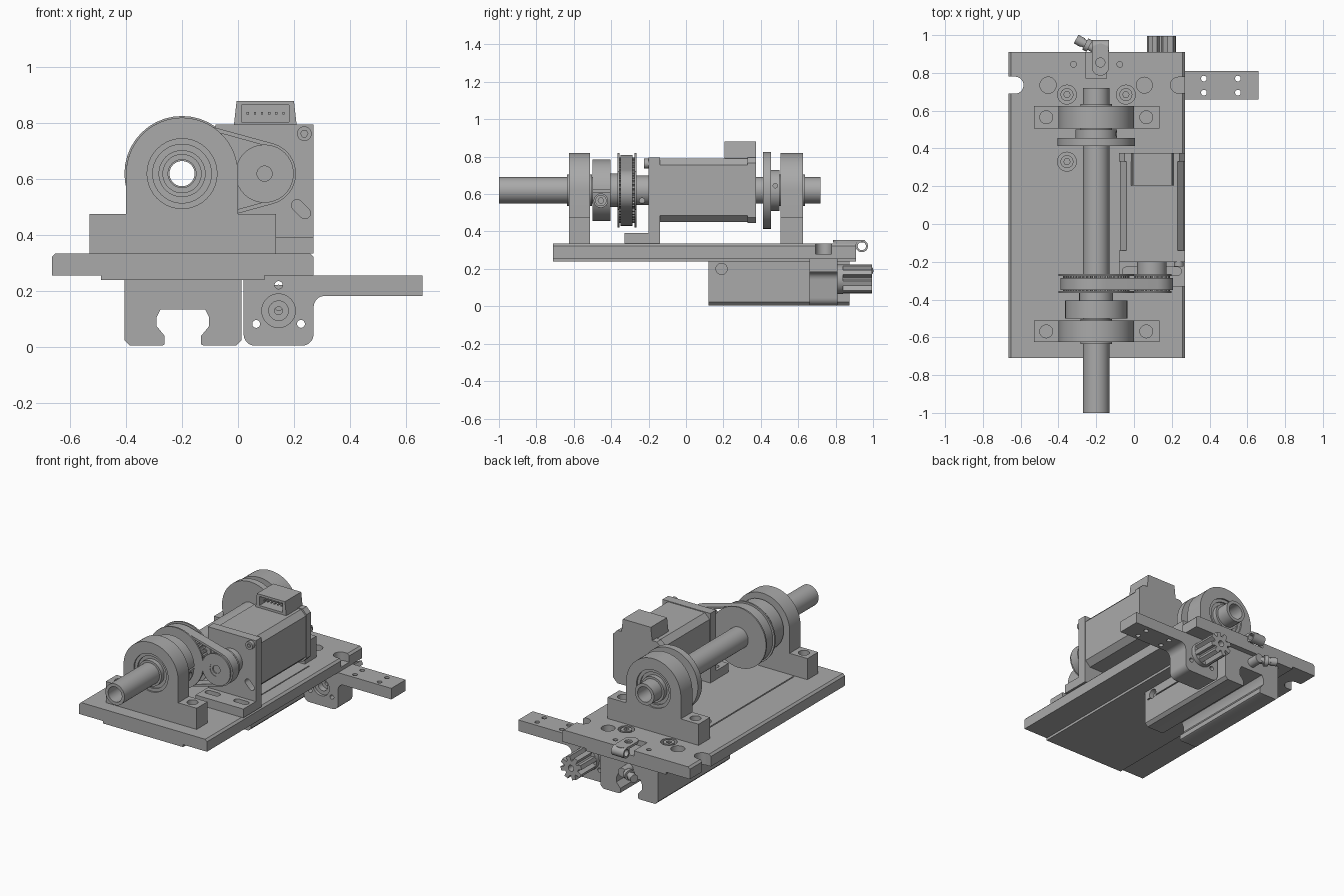
import bpy, bmesh, math
from math import sin, cos, pi

cube = bpy.data.objects.get("Cube")
if cube:
    bpy.data.objects.remove(cube, do_unlink=True)

grey = bpy.data.materials.new("machined grey")
grey.use_nodes = True
grey.diffuse_color = (0.4, 0.4, 0.4, 1)
grey.node_tree.nodes["Principled BSDF"].inputs["Base Color"].default_value = (0.4, 0.4, 0.4, 1)

AXES = {"X": lambda u, v, w: (w, u, v),
        "Y": lambda u, v, w: (u, w, v),
        "Z": lambda u, v, w: (u, v, w)}


def prism(name, outer, a, b, axis="Y", inner=None):
    """Extrude an outline (optionally with a matching inner outline) from a to b along an axis."""
    place = AXES[axis]
    bm = bmesh.new()
    vo = [bm.verts.new(place(u, v, a)) for u, v in outer]
    if inner:
        vi = [bm.verts.new(place(u, v, a)) for u, v in inner]
        n = len(vo)
        faces = [bm.faces.new((vo[i], vo[(i + 1) % n], vi[(i + 1) % n], vi[i])) for i in range(n)]
    else:
        faces = [bm.faces.new(vo)]
    ext = bmesh.ops.extrude_face_region(bm, geom=faces, use_keep_orig=True)
    bmesh.ops.translate(bm, vec=place(0, 0, b - a),
                        verts=[g for g in ext["geom"] if isinstance(g, bmesh.types.BMVert)])
    bmesh.ops.recalc_face_normals(bm, faces=bm.faces)
    mesh = bpy.data.meshes.new(name)
    bm.to_mesh(mesh)
    bm.free()
    mesh.materials.append(grey)
    ob = bpy.data.objects.new(name, mesh)
    bpy.context.scene.collection.objects.link(ob)
    return ob


def rect(u0, u1, v0, v1, c=0.0):
    """Rectangle outline with optional chamfered corners."""
    if not c:
        return [(u0, v0), (u1, v0), (u1, v1), (u0, v1)]
    return [(u0 + c, v0), (u1 - c, v0), (u1, v0 + c), (u1, v1 - c),
            (u1 - c, v1), (u0 + c, v1), (u0, v1 - c), (u0, v0 + c)]


def arc(cu, cv, r, t0=0.0, t1=2 * pi, n=40):
    full = abs(t1 - t0 - 2 * pi) < 1e-6
    return [(cu + r * cos(t0 + (t1 - t0) * i / (n if full else n - 1)),
             cv + r * sin(t0 + (t1 - t0) * i / (n if full else n - 1))) for i in range(n)]


def slot(cu, cv, length, r, tilt=0.0):
    du, dv = cos(tilt) * length / 2, sin(tilt) * length / 2
    return (arc(cu + du, cv + dv, r, tilt - pi / 2, tilt + pi / 2, 10)
            + arc(cu - du, cv - dv, r, tilt + pi / 2, tilt + 3 * pi / 2, 10))


def gear(cu, cv, r_out, r_root, n):
    step = 2 * pi / n
    return [(cu + r * cos(step * (i + f)), cv + r * sin(step * (i + f)))
            for i in range(n) for f, r in ((0, r_root), (0.25, r_root), (0.4, r_out), (0.85, r_out))]


def box(name, x0, x1, y0, y1, z0, z1, c=0.0):
    return prism(name, rect(x0, x1, z0, z1, c), y0, y1)


def ring(name, cu, cv, r, a, b, axis="Y", bore=None):
    return prism(name, arc(cu, cv, r), a, b, axis, arc(cu, cv, bore) if bore else None)


def cut(ob, *cutters):
    for tool in cutters:
        tool.hide_render = True
        mod = ob.modifiers.new("cut", "BOOLEAN")
        mod.operation, mod.solver, mod.object = "DIFFERENCE", "EXACT", tool
        bpy.context.view_layer.objects.active = ob
        bpy.ops.object.modifier_apply(modifier=mod.name)
        bpy.data.objects.remove(tool, do_unlink=True)
    return ob


def hole(cu, cv, r, a, b, axis="Z"):
    return ring("cutter", cu, cv, r, a, b, axis)


def cap_screw(name, cu, cv, r, a, b, axis="Z"):
    """Socket screw with its head at b."""
    return cut(ring(name, cu, cv, r, a, b, axis),
               prism("cutter", arc(cu, cv, r * 0.5, n=6), b - (b - a) * 0.5, b + (b - a), axis))


SX, SZ = -0.2, 0.62        # main shaft axis
MX = 0.095                 # motor axis, same height

# Base plate with a stepped underside
section = [(-0.665, 0.256), (-0.49, 0.256), (-0.49, 0.24), (0.095, 0.24), (0.095, 0.256), (0.27, 0.256),
           (0.27, 0.322), (0.257, 0.335), (-0.652, 0.335), (-0.665, 0.322)]
plate = prism("base_plate", section, -0.71, 0.91)
for x, y, r, floor in ((-0.63, 0.735, 0.045, 0.2), (0.235, 0.735, 0.042, 0.28), (-0.455, 0.735, 0.043, 0.27),
                       (0.055, 0.735, 0.042, 0.27), (-0.355, 0.685, 0.05, 0.3), (-0.043, 0.685, 0.05, 0.3),
                       (-0.355, 0.33, 0.05, 0.3), (-0.32, 0.845, 0.015, 0.2), (-0.075, 0.845, 0.015, 0.2)):
    cut(plate, hole(x, y, r, floor, 0.4))
cut(plate, box("cutter", -0.255, -0.145, 0.77, 1.0, 0.3, 0.4),
    box("cutter", -0.7, -0.63, 0.69, 0.78, 0.2, 0.4),
    box("cutter", 0.235, 0.3, 0.693, 0.777, 0.28, 0.4),
    box("cutter", -0.44, -0.432, -0.5, 0.5, 0.331, 0.4),
    box("cutter", 0.168, 0.174, -0.14, 0.5, 0.331, 0.4))
for i, (x, y) in enumerate(((-0.355, 0.685), (-0.043, 0.685), (-0.355, 0.33))):
    cap_screw(f"plate_screw_{i + 1}", x, y, 0.034, 0.3, 0.335)

# Rail carriage under the plate, with the rail groove mirrored about its middle
CX = -0.197
half = [(0.065, 0.01), (0.065, 0.04), (0.094, 0.075), (0.094, 0.107), (0.08, 0.135)]
outer_half = [(0.075, 0.005), (0.19, 0.005), (0.209, 0.024), (0.209, 0.24)]
right = [(CX + u, v) for u, v in reversed(half)] + [(CX + u, v) for u, v in outer_half]
left = [(2 * CX - u, v) for u, v in reversed(right)]
carriage = prism("rail_carriage", right + left, 0.12, 0.875)
cut(carriage, hole(0.19, 0.2, 0.03, -0.02, 0.1, "X"),
    box("cutter", 0.004, 0.1, 0.14, 0.86, 0.175, 0.183))

# Rear bracket arm with rounded corners
outline = ([(0.02, 0.256)] + arc(0.06, 0.045, 0.04, pi, 1.5 * pi, 6) + arc(0.23, 0.045, 0.04, -pi / 2, 0, 6)
           + arc(0.31, 0.143, 0.04, pi, pi / 2, 6) + [(0.66, 0.183), (0.66, 0.256)])
bracket = prism("bracket_arm", outline, 0.66, 0.81)
for x, z, r in ((0.145, 0.222, 0.014), (0.065, 0.083, 0.014), (0.225, 0.083, 0.014), (0.145, 0.13, 0.014)):
    cut(bracket, hole(x, z, r, 0.6, 0.9, "Y"))
cut(bracket, hole(0.145, 0.13, 0.06, 0.6, 0.68, "Y"), hole(0.145, 0.13, 0.035, 0.6, 0.72, "Y"))
for x in (0.37, 0.55):
    for y in (0.695, 0.77):
        cut(bracket, hole(x, y, 0.015, 0.1, 0.3))

# Pinion behind the bracket
ring("pinion_hub", 0.145, 0.145, 0.078, 0.81, 0.84, bore=0.014)
cut(prism("pinion", gear(0.145, 0.145, 0.078, 0.05, 8), 0.84, 0.995), hole(0.145, 0.145, 0.02, 0.9, 1.1, "Y"))

# Cable clip and grease nipple at the back
cut(prism("clip_tab", slot(-0.178, 0.87, 0.08, 0.045, pi / 2), 0.34, 0.355, "Z"),
    hole(-0.178, 0.855, 0.024, 0.3, 0.4))
ring("clip_loop", 0.94, 0.322, 0.033, -0.223, -0.133, "X", bore=0.022)
ring("nipple_base", CX, 0.19, 0.03, 0.875, 0.95, "Y")
for name, r, a, b in (("nipple_stem", 0.022, 0, 0.08), ("nipple_collar", 0.034, 0.035, 0.06),
                      ("nipple_tip", 0.026, 0.075, 0.115)):
    ob = ring(name, 0, 0, r, a, b, "Y")
    ob.location = (-0.205, 0.925, 0.19)
    ob.rotation_euler = (0, 0, math.radians(62))

# Hollow main shaft
ring("main_shaft", SX, SZ, 0.07, -1.0, 0.72, bore=0.05)


# Bearing blocks
def bearing_block(name, y0, y1, out):
    shape = ([(-0.53, 0.335), (0.135, 0.335), (0.135, 0.475), (0.0, 0.475)]
             + arc(SX, SZ, 0.2, 0, pi, 36) + [(-0.4, 0.475), (-0.53, 0.475)])
    block = cut(prism(name, shape, y0, y1), hole(SX, SZ, 0.125, y0 - 0.1, y1 + 0.1, "Y"))
    mid = (y0 + y1) / 2
    for x in (-0.465, 0.065):
        cut(block, hole(x, mid, 0.034, 0.4, 0.6))
    ring(name + "_outer_race", SX, SZ, 0.126, y0 + 0.01, y1 - 0.01, bore=0.105)
    ring(name + "_seal", SX, SZ, 0.106, y0 + 0.02, y1 - 0.02, bore=0.08)
    ring(name + "_inner_race", SX, SZ, 0.084, y0 - 0.01, y1 + 0.01, bore=0.069)


bearing_block("front_bearing_block", -0.625, -0.512, -1)
bearing_block("rear_bearing_block", 0.505, 0.625, 1)

# Clamp collar
collar = ring("clamp_collar", SX, SZ, 0.165, -0.5, -0.405, bore=0.069)
cut(collar, hole(-0.455, 0.565, 0.036, -0.08, 0.1, "X"),
    box("cutter", -0.06, 0.0, -0.6, -0.3, 0.612, 0.622))
cap_screw("collar_screw", -0.455, 0.565, 0.03, -0.12, -0.055, "X")

# Disc with hub near the rear block
ring("rear_disc", SX, SZ, 0.206, 0.412, 0.455, bore=0.069)
cut(ring("rear_hub", SX, SZ, 0.11, 0.455, 0.5, bore=0.069), hole(0.478, 0.645, 0.012, -0.12, 0.0, "X"))

# Toothed pulleys with flanges
for name, x, r, flange, teeth in (("shaft_pulley", SX, 0.175, 0.2, 48), ("motor_pulley", MX, 0.095, 0.104, 24)):
    cut(prism(name, gear(x, SZ, r, r - 0.012, teeth), -0.355, -0.27),
        hole(x, SZ, 0.045, -0.5, -0.2, "Y"))
    for side, y in (("front", -0.365), ("rear", -0.275)):
        ring(f"{name}_{side}_flange", x, SZ, flange, y, y + 0.01, bore=0.045)
ring("shaft_pulley_hub", SX, SZ, 0.09, -0.405, -0.36, bore=0.069)
cut(ring("motor_pulley_hub", MX, SZ, 0.078, -0.268, -0.2), hole(-0.235, 0.565, 0.014, 0.1, 0.2, "X"))
ring("motor_shaft", MX, SZ, 0.028, -0.355, -0.2)
ring("motor_shaft_sleeve", MX, SZ, 0.052, -0.362, -0.25, bore=0.027)


# Belt around both pulleys
def belt_path(r1, r2):
    t = math.acos((r1 - r2) / (MX - SX))
    return arc(SX, SZ, r1, t, 2 * pi - t, 36) + arc(MX, SZ, r2, -t, t, 24)


prism("drive_belt", belt_path(0.19, 0.112), -0.35, -0.285, inner=belt_path(0.176, 0.097))

# Motor, mount and connector
box("motor_body", -0.075, 0.265, -0.14, 0.33, 0.45, 0.79, 0.035)
box("motor_end_cap", -0.08, 0.27, 0.33, 0.375, 0.445, 0.795, 0.03)
mount = box("motor_mount", -0.08, 0.27, -0.2, -0.14, 0.335, 0.795, 0.0)
cut(mount, prism("cutter", slot(0.225, 0.493, 0.04, 0.02, -pi / 4), -0.3, -0.155),
    prism("cutter", slot(-0.035, 0.493, 0.04, 0.02, pi / 4), -0.3, -0.155))
cap_screw("mount_screw", 0.237, 0.763, 0.026, -0.15, -0.225, "Y")
foot = box("mount_foot", -0.08, 0.27, -0.33, -0.2, 0.335, 0.393)
for x in (-0.01, 0.2):
    cut(foot, prism("cutter", slot(x, -0.25, 0.06, 0.022), 0.34, 0.5, "Z"))
socket = prism("connector", [(-0.015, 0.79), (0.21, 0.79), (0.2, 0.88), (-0.005, 0.88)], 0.205, 0.375)
cut(socket, box("cutter", 0.013, 0.183, 0.1, 0.3, 0.805, 0.865))
for i in range(6):
    x = 0.035 + i * 0.0255
    box(f"connector_pin_{i + 1}", x - 0.004, x + 0.004, 0.22, 0.31, 0.832, 0.84)

# Smooth the round faces, keep edges sharp
bpy.ops.object.select_all(action="DESELECT")
for ob in bpy.context.scene.objects:
    if ob.type == "MESH":
        ob.select_set(True)
        bpy.context.view_layer.objects.active = ob
bpy.ops.object.shade_smooth_by_angle(angle=math.radians(30))
